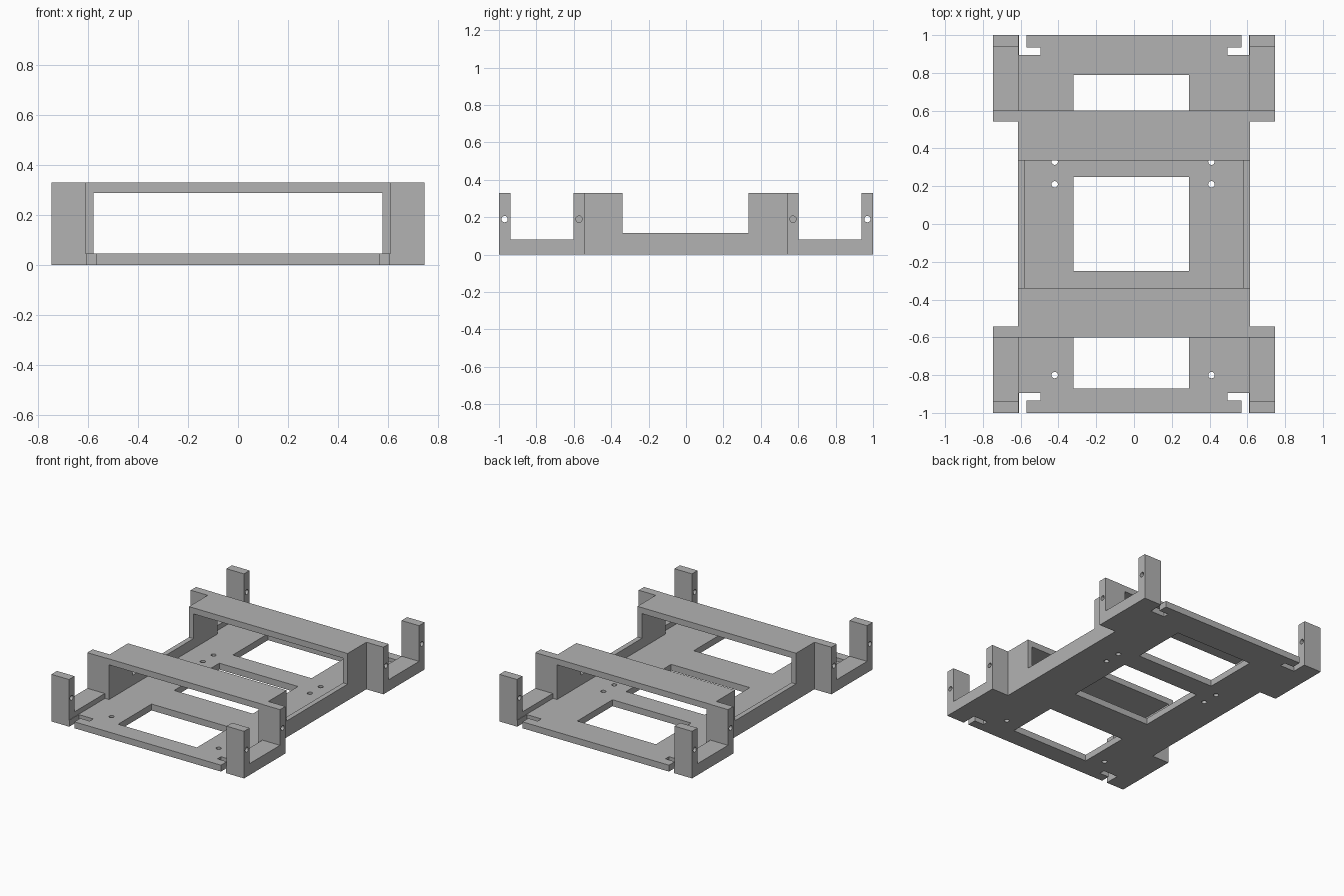
import bpy
import bmesh
from mathutils import Vector

cube = bpy.data.objects.get("Cube")
if cube:
    bpy.data.objects.remove(cube, do_unlink=True)

grey = bpy.data.materials.new("plain grey")
grey.use_nodes = True
colour = (0.45, 0.45, 0.45, 1)
grey.diffuse_color = colour
grey.node_tree.nodes["Principled BSDF"].inputs["Base Color"].default_value = colour

# Overall dimensions
WIDE, BODY, INNER = 0.747, 0.615, 0.58
PLATE, RAIL, WING, TOP = 0.045, 0.115, 0.08, 0.33


def prism(name, points, axis, low, high):
    """Extrude a closed 2D profile along an axis (0 = x, 1 = y, 2 = z)."""
    bm = bmesh.new()

    def place(p, depth):
        co = list(p)
        co.insert(axis, depth)
        return Vector(co)

    face = bm.faces.new([bm.verts.new(place(p, low)) for p in points])
    ext = bmesh.ops.extrude_face_region(bm, geom=[face])
    shift = place((0, 0), high - low)
    bmesh.ops.translate(bm, vec=shift,
                        verts=[g for g in ext["geom"] if isinstance(g, bmesh.types.BMVert)])
    bmesh.ops.recalc_face_normals(bm, faces=bm.faces)
    mesh = bpy.data.meshes.new(name)
    bm.to_mesh(mesh)
    bm.free()
    mesh.materials.append(grey)
    obj = bpy.data.objects.new(name, mesh)
    bpy.context.collection.objects.link(obj)
    return obj


def rect(a, b, c, d):
    return [(a, c), (b, c), (b, d), (a, d)]


def cylinder(location, axis, radius, depth):
    rotation = (0, 1.570796, 0) if axis == 0 else (0, 0, 0)
    bpy.ops.mesh.primitive_cylinder_add(vertices=20, radius=radius, depth=depth,
                                        location=location, rotation=rotation)
    return bpy.context.object


def cut(target, cutters):
    for cutter in cutters:
        cutter.hide_render = True
        mod = target.modifiers.new("cut", "BOOLEAN")
        mod.operation = "DIFFERENCE"
        mod.solver = "EXACT"
        mod.object = cutter
        bpy.context.view_layer.objects.active = target
        bpy.ops.object.modifier_apply(modifier=mod.name)
        bpy.data.objects.remove(cutter, do_unlink=True)


# Base plate with three windows, screw holes and hooked corner slots
plate = prism("base_plate", rect(-BODY, BODY, -1, 1), 2, 0, PLATE)
cutters = [prism("window_cutter", rect(-0.32, 0.29, a, b), 2, -0.1, 0.1)
           for a, b in ((-0.87, -0.5), (-0.25, 0.25), (0.4, 0.79))]
for x in (-0.42, 0.41):
    for y in (-0.8, 0.21, 0.33):
        cutters.append(cylinder((x, y, 0), 2, 0.017, 0.3))
slot = [(0.608, 1.1), (0.568, 1.1), (0.568, 0.935), (0.495, 0.935), (0.495, 0.895), (0.608, 0.895)]
for sx in (-1, 1):
    for sy in (-1, 1):
        cutters.append(prism("slot_cutter", [(sx * x, sy * y) for x, y in slot], 2, -0.1, 0.1))
cut(plate, cutters)

# Low side rails between the bridges
for side, sx in (("left", 1), ("right", -1)):
    x0, x1 = sorted((sx * INNER, sx * BODY))
    prism(side + "_rail", rect(-0.34, 0.335, PLATE, RAIL), 0, x0, x1)

# Bridges crossing the plate
arch = [(-BODY, PLATE), (-BODY, TOP), (BODY, TOP), (BODY, PLATE),
        (INNER, PLATE), (INNER, 0.288), (-INNER, 0.288), (-INNER, PLATE)]
prism("front_bridge", arch, 1, -0.6, -0.34)
prism("back_bridge", arch, 1, 0.335, 0.6)

# U-shaped corner brackets, drilled through both uprights
bracket = [(0.543, 0), (1, 0), (1, TOP), (0.938, TOP), (0.938, WING),
           (0.602, WING), (0.602, TOP), (0.543, TOP)]
for side, sx in (("left", 1), ("right", -1)):
    for end, sy in (("front", -1), ("back", 1)):
        x0, x1 = sorted((sx * (BODY - 0.004), sx * WIDE))
        obj = prism(end + "_" + side + "_bracket", [(sy * y, z) for y, z in bracket], 0, x0, x1)
        cut(obj, [cylinder((sx * 0.68, sy * y, 0.19), 0, 0.017, 0.4) for y in (0.572, 0.97)])
